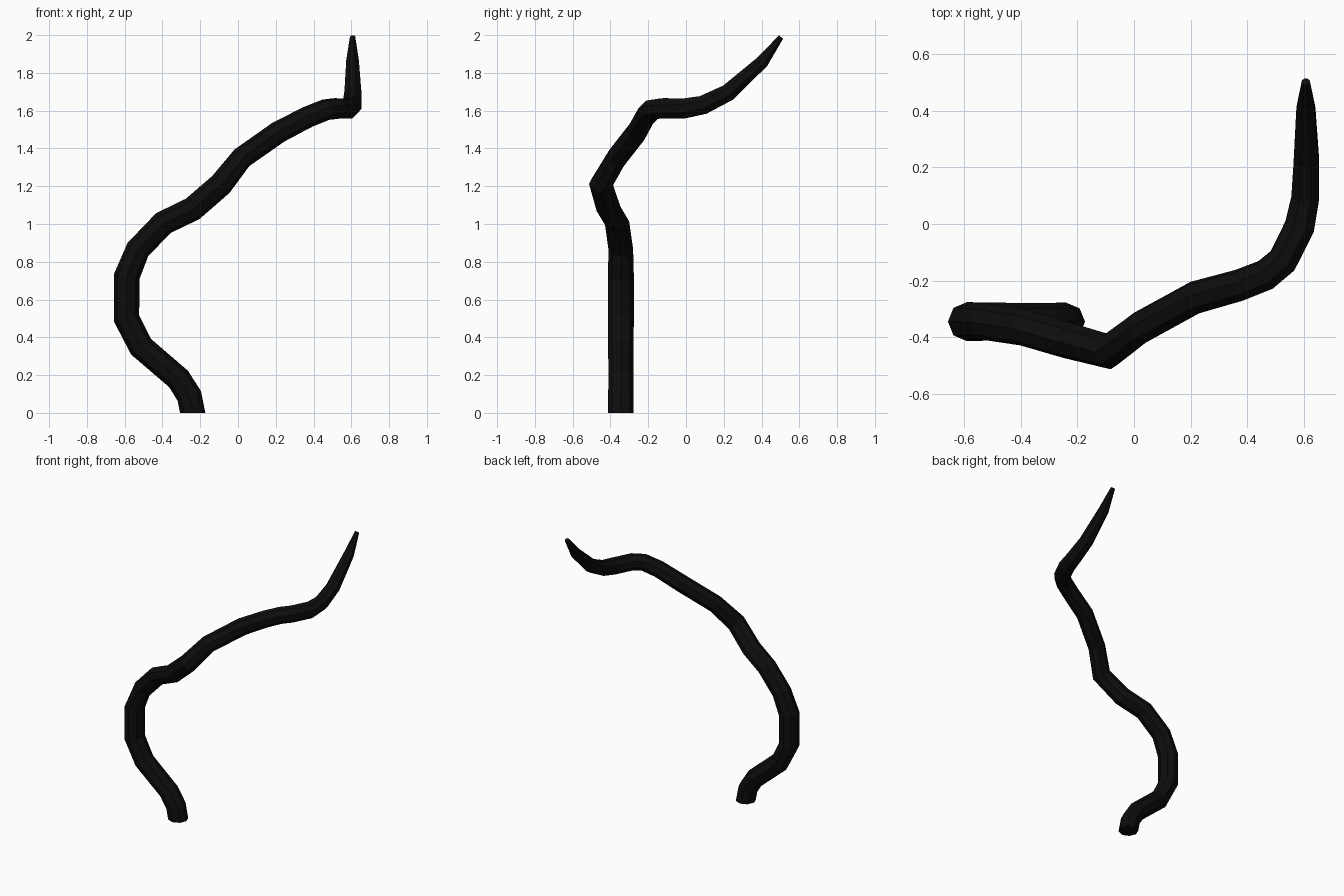
import bpy, bmesh, math
from mathutils import Vector

cube = bpy.data.objects.get("Cube")
if cube:
    bpy.data.objects.remove(cube, do_unlink=True)

# Near-black material
mat = bpy.data.materials.new("soft black")
mat.use_nodes = True
colour = (0.004, 0.004, 0.004, 1)
mat.diffuse_color = colour
mat.node_tree.nodes["Principled BSDF"].inputs["Base Color"].default_value = colour

# Centreline of the horn-like stem: x, y, z, radius
PATH = [
    (-.24, -.345, 0, .067), (-.258, -.345, .09, .067), (-.315, -.345, .18, .066),
    (-.513, -.345, .35, .067), (-.59, -.345, .50, .069), (-.59, -.345, .72, .069),
    (-.53, -.345, .865, .065), (-.395, -.365, 1.005, .065), (-.24, -.41, 1.08, .065),
    (-.09, -.45, 1.21, .064), (.02, -.367, 1.35, .059), (.215, -.26, 1.487, .059),
    (.37, -.217, 1.567, .057), (.465, -.18, 1.605, .057), (.525, -.13, 1.612, .057),
    (.585, -.01, 1.612, .057), (.605, .09, 1.63, .053), (.609, .222, 1.695, .048),
    (.607, .405, 1.86, .036), (.607, .503, 1.99, .015),
]
SIDES = 8


def sweep(name, path, sides):
    """Sweep a polygon along the path, turning it without twist."""
    points = [Vector(p[:3]) for p in path]
    bm = bmesh.new()
    rings = []
    tangent, side = Vector((0, 0, 1)), Vector((1, 0, 0))
    for i, p in enumerate(points):
        if i == len(points) - 1:
            new = (p - points[i - 1]).normalized()
        elif i:
            new = ((p - points[i - 1]).normalized()
                   + (points[i + 1] - p).normalized()).normalized()
        else:
            new = tangent.copy()
        side = tangent.rotation_difference(new) @ side
        tangent = new
        up = tangent.cross(side)
        ring = []
        for k in range(sides):
            a = math.tau * k / sides
            ring.append(bm.verts.new(p + path[i][3] * (math.cos(a) * side + math.sin(a) * up)))
        rings.append(ring)
    for low, high in zip(rings, rings[1:]):
        for k in range(sides):
            n = (k + 1) % sides
            bm.faces.new((low[k], low[n], high[n], high[k]))
    # Flat base and tip
    bm.faces.new(rings[0][::-1])
    bm.faces.new(rings[-1])
    bmesh.ops.recalc_face_normals(bm, faces=bm.faces)
    mesh = bpy.data.meshes.new(name)
    bm.to_mesh(mesh)
    bm.free()
    mesh.materials.append(mat)
    obj = bpy.data.objects.new(name, mesh)
    bpy.context.collection.objects.link(obj)
    return obj


sweep("curved_stem", PATH, SIDES)
